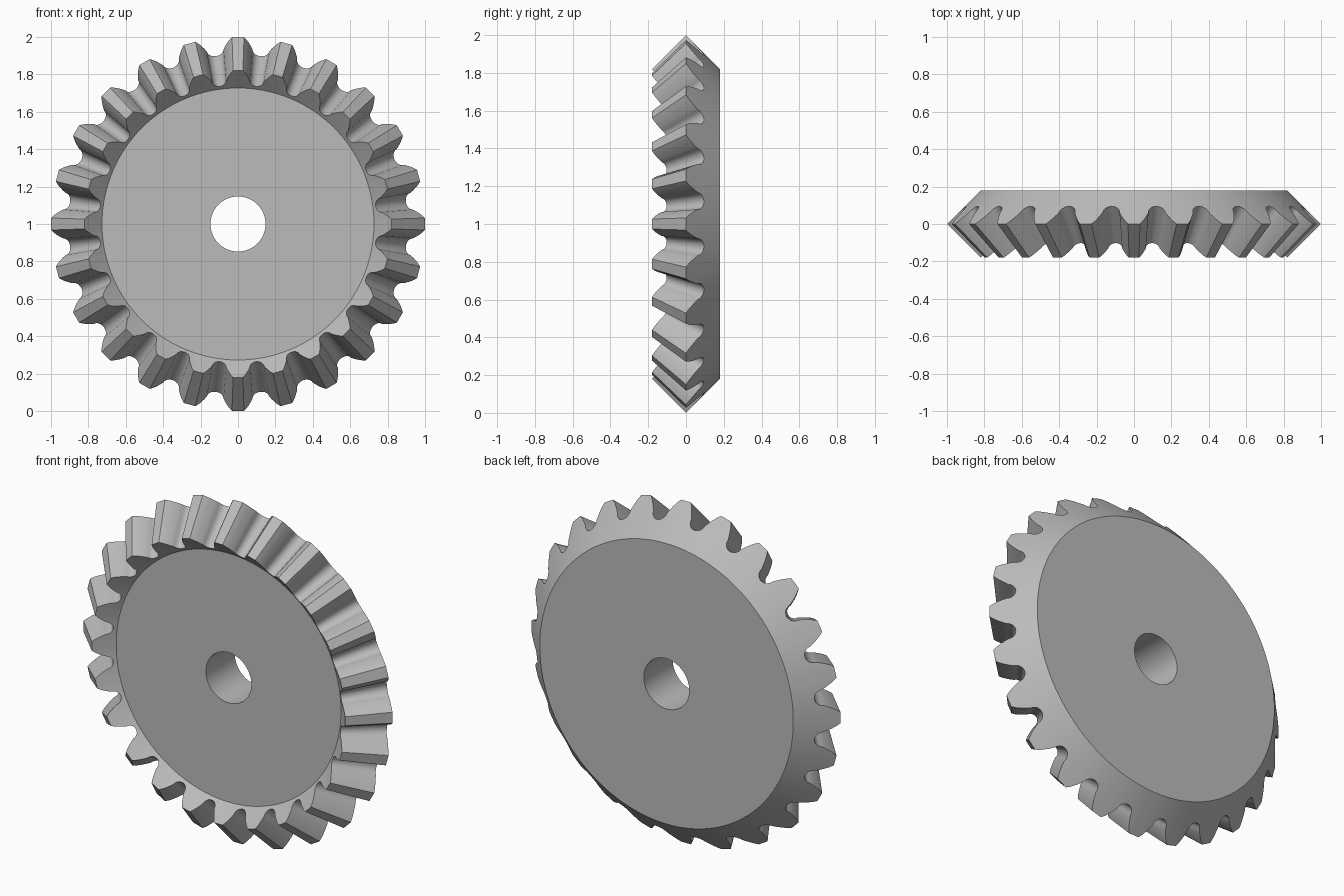
import bpy
import bmesh
from math import sin, cos, pi, radians

cube = bpy.data.objects.get("Cube")
if cube:
    bpy.data.objects.remove(cube)

TEETH = 24
PITCH = 2 * pi / TEETH
DEPTH = 0.095          # radial and axial drop from tip to root
SHRINK = 0.82          # inner tooth profile, scaled towards the cone apex
APEX_Y = -1.0
HOLE = 0.147
BACK_Y, FRONT_Y = 0.18, -0.087

# Half tooth profile: (half angle, depth fraction), flank then rounded root
half = [(0.032, 0.0), (0.048, 0.16), (0.061, 0.33), (0.073, 0.5)]
for i in range(6):
    a = i * pi / 10
    half.append((PITCH / 2 - 0.048 * cos(a), 0.66 + 0.34 * sin(a)))
tooth = [(-a, t) for a, t in reversed(half[:-1])] + half
profile = [(k * PITCH + a, t) for k in range(TEETH) for a, t in tooth]

bm = bmesh.new()


def ring(place):
    """Closed loop of vertices; place(depth) gives radius and y."""
    verts = []
    for a, t in profile:
        r, y = place(t)
        verts.append(bm.verts.new((r * sin(a), y, 1 + r * cos(a))))
    return verts


def outer_tooth(t):
    return 1 - DEPTH * t, DEPTH * t


def inner_tooth(t):
    r, y = outer_tooth(t)
    return r * SHRINK, APEX_Y + (y - APEX_Y) * SHRINK


# Rings from the bore, over the back, across the teeth and round to the front
rings = [
    ring(lambda t: (HOLE, BACK_Y)),
    ring(lambda t: (1 - BACK_Y, BACK_Y)),
    ring(outer_tooth),
    ring(inner_tooth),
    ring(lambda t: (0.727, FRONT_Y)),
    ring(lambda t: (HOLE, FRONT_Y)),
]
for lower, upper in zip(rings, rings[1:] + rings[:1]):
    for i in range(len(profile)):
        j = (i + 1) % len(profile)
        bm.faces.new((lower[i], lower[j], upper[j], upper[i]))
bmesh.ops.recalc_face_normals(bm, faces=bm.faces)

mesh = bpy.data.meshes.new("bevel_gear")
bm.to_mesh(mesh)
bm.free()
gear = bpy.data.objects.new("bevel_gear", mesh)
bpy.context.collection.objects.link(gear)

# Plain grey metal
grey = bpy.data.materials.new("grey")
grey.use_nodes = True
color = (0.5, 0.5, 0.5, 1)
grey.diffuse_color = color
grey.node_tree.nodes["Principled BSDF"].inputs["Base Color"].default_value = color
mesh.materials.append(grey)

# Smooth flanks and bore, crisp tooth edges
bpy.ops.object.select_all(action='DESELECT')
gear.select_set(True)
bpy.context.view_layer.objects.active = gear
bpy.ops.object.shade_smooth_by_angle(angle=radians(30))
